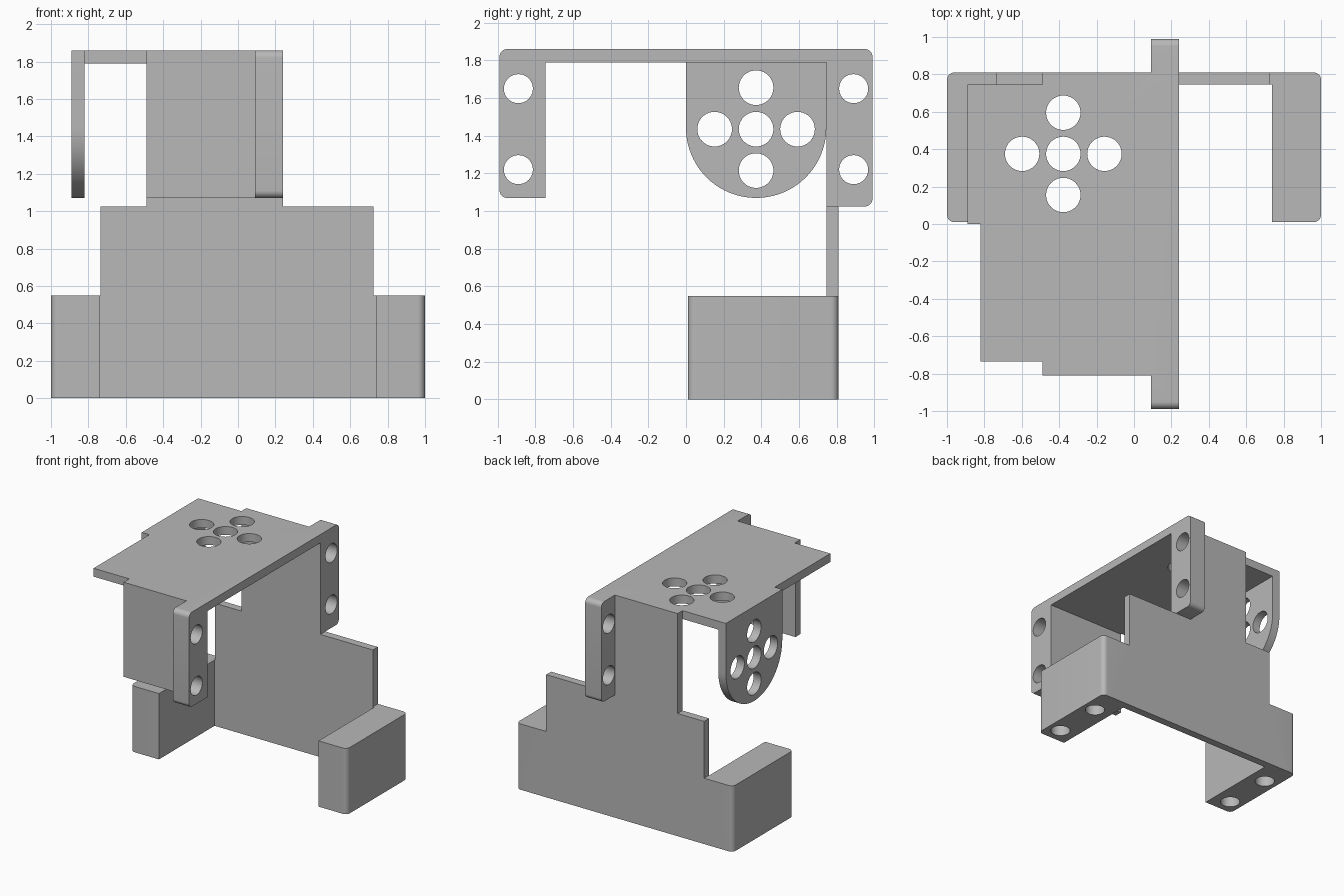
import bpy, bmesh, math
from mathutils import Vector

old = bpy.data.objects.get("Cube")
if old:
    bpy.data.objects.remove(old, do_unlink=True)

grey = bpy.data.materials.new("plain grey")
grey.use_nodes = True
COLOUR = (0.48, 0.48, 0.48, 1)
grey.diffuse_color = COLOUR
grey.node_tree.nodes["Principled BSDF"].inputs["Base Color"].default_value = COLOUR

TOP, SHEET = 1.86, 0.07          # overall height, sheet thickness
UNDER = TOP - SHEET
BACK, INNER = 0.81, 0.745        # outer and inner faces of the two walls


def rounded(corners, steps=10):
    """Right-angled outline; a third value on a corner is its radius."""
    pts = []
    for i, corner in enumerate(corners):
        p = Vector(corner[:2])
        if len(corner) == 2:
            pts.append(p)
            continue
        r = corner[2]
        a = (Vector(corners[i - 1][:2]) - p).normalized()
        b = (Vector(corners[(i + 1) % len(corners)][:2]) - p).normalized()
        centre = p + r * (a + b)
        for k in range(steps + 1):
            t = math.pi / 2 * k / steps
            pts.append(centre - r * (b * math.cos(t) + a * math.sin(t)))
    return pts


def prism(name, pts, axis, lo, hi):
    """Extrude a flat outline along an axis from lo to hi."""
    place = {"x": lambda p, d: (d, p[0], p[1]),
             "y": lambda p, d: (p[0], d, p[1]),
             "z": lambda p, d: (p[0], p[1], d)}[axis]
    bm = bmesh.new()
    base = [bm.verts.new(place(p, lo)) for p in pts]
    cap = [bm.verts.new(place(p, hi)) for p in pts]
    bm.faces.new(base)
    bm.faces.new(cap)
    for i in range(len(pts)):
        j = (i + 1) % len(pts)
        bm.faces.new((base[i], base[j], cap[j], cap[i]))
    bmesh.ops.recalc_face_normals(bm, faces=bm.faces)
    mesh = bpy.data.meshes.new(name)
    bm.to_mesh(mesh)
    bm.free()
    mesh.materials.append(grey)
    obj = bpy.data.objects.new(name, mesh)
    bpy.context.collection.objects.link(obj)
    return obj


def combine(body, other, operation):
    """Apply a boolean and discard the helper."""
    other.hide_render = True
    mod = body.modifiers.new(operation.lower(), "BOOLEAN")
    mod.operation, mod.solver, mod.object = operation, "EXACT", other
    bpy.context.view_layer.objects.active = body
    bpy.ops.object.modifier_apply(modifier=mod.name)
    bpy.data.objects.remove(other, do_unlink=True)


def drill(body, u, v, r, axis, lo, hi):
    ring = [(u + r * math.cos(math.tau * k / 40), v + r * math.sin(math.tau * k / 40))
            for k in range(40)]
    combine(body, prism("drill", ring, axis, lo, hi), "DIFFERENCE")


# Stepped back wall
body = prism("mounting_bracket", [
    (-0.9, 0), (0.9, 0), (0.9, 0.55), (0.725, 0.55), (0.725, 1.025), (0.24, 1.025),
    (0.24, TOP), (-0.49, TOP), (-0.49, 1.025), (-0.735, 1.025), (-0.735, 0.55),
    (-0.9, 0.55)], "y", INNER, BACK)

# Top plate
parts = [prism("top_plate", [
    (-0.49, -BACK), (0.24, -BACK), (0.24, BACK), (-0.49, BACK), (-0.49, INNER),
    (-0.89, INNER), (-0.89, 0), (-0.82, 0), (-0.82, -0.735), (-0.49, -0.735)],
    "z", UNDER, TOP)]

# Front wall
parts.append(prism("front_wall", [
    (-0.49, 1.07), (0.24, 1.07), (0.24, TOP), (-0.49, TOP)], "y", -BACK, -INNER))

# Screw flanges on the front and back walls
for side, bottom in ((-1, 1.07), (1, 1.025)):
    parts.append(prism("screw_flange", rounded([
        (side * INNER, bottom), (side * 0.99, bottom, 0.04),
        (side * 0.99, TOP, 0.04), (side * INNER, TOP)]), "x", 0.09, 0.24))

# Round-ended side tab
parts.append(prism("side_tab", rounded([
    (0, TOP), (0, 1.07, 0.372), (INNER, 1.07, 0.372), (INNER, TOP)], 20),
    "x", -0.89, -0.82))

# Solid legs
for side in (-1, 1):
    parts.append(prism("leg", rounded([
        (side * 0.738, 0.01), (side, 0.01, 0.04), (side, BACK, 0.04),
        (side * 0.738, BACK)]), "z", 0, 0.55))

for part in parts:
    combine(body, part, "UNION")

# Five-hole patterns in the plate and the side tab
for du, dv in ((0, 0), (0.22, 0), (-0.22, 0), (0, 0.22), (0, -0.22)):
    drill(body, -0.378 + du, 0.375 + dv, 0.092, "z", 1.7, 1.95)
    drill(body, 0.372 + du, 1.435 + dv, 0.092, "x", -0.95, -0.75)

# Screw holes through the flanges and up into the legs
for side in (-1, 1):
    for z in (1.22, 1.65):
        drill(body, side * 0.89, z, 0.077, "x", 0.0, 0.3)
    for y in (0.14, 0.57):
        drill(body, side * 0.885, y, 0.077, "z", -0.1, 0.4)

# Merge flat faces and smooth only the curved ones
bm = bmesh.new()
bm.from_mesh(body.data)
bmesh.ops.remove_doubles(bm, verts=bm.verts, dist=0.0001)
bmesh.ops.dissolve_limit(bm, angle_limit=0.01, verts=bm.verts, edges=bm.edges)
bm.to_mesh(body.data)
bm.free()
bpy.ops.object.select_all(action="DESELECT")
body.select_set(True)
bpy.context.view_layer.objects.active = body
bpy.ops.object.shade_smooth_by_angle(angle=math.radians(30))
